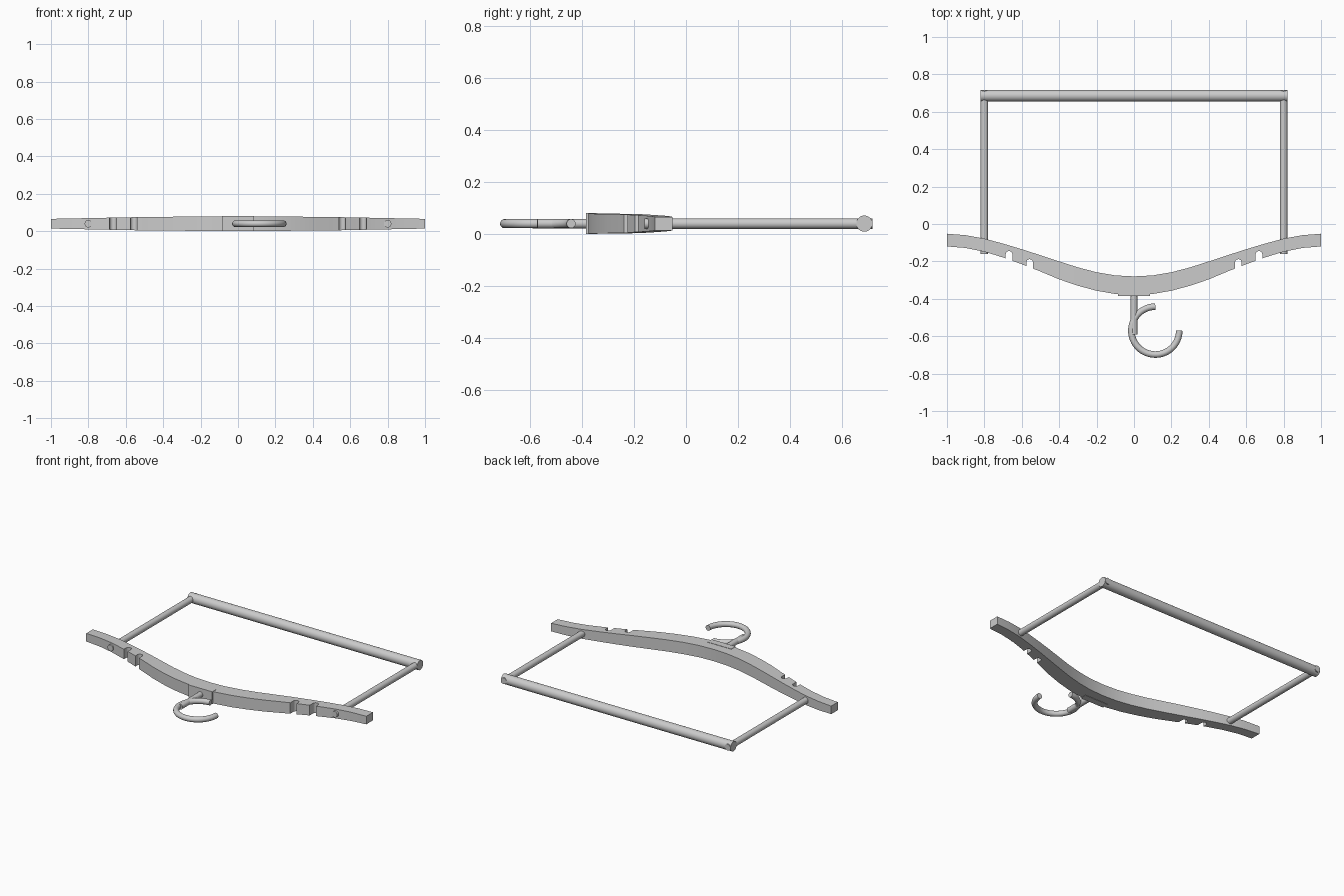
import bpy, bmesh, math

if "Cube" in bpy.data.objects:
    bpy.data.objects.remove(bpy.data.objects["Cube"])

ZC = 0.04  # mid height of the flat-lying hanger


def mesh_object(name, verts, faces):
    me = bpy.data.meshes.new(name)
    me.from_pydata(verts, [], faces)
    bm = bmesh.new()
    bm.from_mesh(me)
    bmesh.ops.recalc_face_normals(bm, faces=bm.faces)
    bm.to_mesh(me)
    bm.free()
    ob = bpy.data.objects.new(name, me)
    bpy.context.collection.objects.link(ob)
    return ob


def select(ob):
    bpy.ops.object.select_all(action='DESELECT')
    ob.select_set(True)
    bpy.context.view_layer.objects.active = ob


def smooth(ob):
    select(ob)
    bpy.ops.object.shade_smooth_by_angle(angle=math.radians(30))


def rod(name, radius, length, loc, rot):
    bpy.ops.mesh.primitive_cylinder_add(vertices=32, radius=radius, depth=length,
                                        location=loc, rotation=rot)
    ob = bpy.context.object
    ob.name = name
    smooth(ob)
    return ob


# Curved shoulder arm: x, upper edge y, lower edge y, half thickness
half = [(0, -.28, -.38, .038), (.1, -.275, -.374, .038), (.2, -.258, -.357, .038),
        (.3, -.232, -.33, .0375), (.4, -.2, -.296, .037), (.5, -.167, -.254, .036),
        (.6, -.135, -.215, .034), (.7, -.105, -.179, .032), (.8, -.078, -.148, .030),
        (.9, -.060, -.128, .028), (1, -.052, -.12, .026)]
stations = [(-x, a, b, t) for x, a, b, t in reversed(half[1:])] + half
verts, faces = [], []
for x, a, b, t in stations:
    verts += [(x, a, ZC + t), (x, b, ZC + t), (x, b, ZC - t), (x, a, ZC - t)]
n = len(stations)
for i in range(n - 1):
    for k in range(4):
        m = (k + 1) % 4
        faces.append((4*i + k, 4*i + m, 4*i + 4 + m, 4*i + 4 + k))
faces += [(0, 1, 2, 3), tuple(4*(n - 1) + k for k in range(4))]
arm = mesh_object("shoulder_arm", verts, faces)


# Round-ended strap notches
def notch_cutter(x, top):
    r = 0.018
    pts = [(x - r, -0.3), (x + r, -0.3)]
    pts += [(x + r*math.cos(a), top - r + r*math.sin(a))
            for a in (math.pi*i/10 for i in range(11))]
    m = len(pts)
    v = [(px, py, z) for z in (-0.1, 0.2) for px, py in pts]
    f = [tuple(range(m)), tuple(range(m, 2*m))]
    f += [(i, (i + 1) % m, (i + 1) % m + m, i + m) for i in range(m)]
    ob = mesh_object("notch_cutter", v, f)
    ob.hide_render = True
    return ob


for s in (-1, 1):
    for x, top in ((.558, -.188), (.668, -.145)):
        cutter = notch_cutter(s*x, top)
        mod = arm.modifiers.new("notch", 'BOOLEAN')
        mod.operation = 'DIFFERENCE'
        mod.solver = 'EXACT'
        mod.object = cutter
        select(arm)
        bpy.ops.object.modifier_apply(modifier=mod.name)
        bpy.data.objects.remove(cutter)
smooth(arm)

# Flat pad where the hook enters
bpy.ops.mesh.primitive_cube_add(size=1, location=(0, -.362, ZC))
pad = bpy.context.object
pad.name = "hook_pad"
pad.scale = (.17, .044, .08)

# Side rods and trouser bar
for side, x in (("left", -.8), ("right", .8)):
    rod(side + "_rod", .02, .877, (x, .2785, ZC), (math.pi/2, 0, 0))
rod("trouser_bar", .031, 1.64, (0, .686, ZC), (0, math.pi/2, 0))

# Hook stem and three-quarter hook
rod("hook_stem", .018, .23, (0, -.475, ZC), (math.pi/2, 0, 0))
cu = bpy.data.curves.new("hook", 'CURVE')
cu.dimensions = '3D'
cu.bevel_depth = .0175
cu.bevel_resolution = 6
cu.use_fill_caps = True
sp = cu.splines.new('POLY')
N = 48
sp.points.add(N)
for i, p in enumerate(sp.points):
    a = math.radians(90 + 270*i/N)
    p.co = (.114 + .128*math.cos(a), -.57 + .128*math.sin(a), ZC, 1)
hook = bpy.data.objects.new("hook", cu)
bpy.context.collection.objects.link(hook)
select(hook)
bpy.ops.object.convert(target='MESH')
smooth(bpy.context.object)
